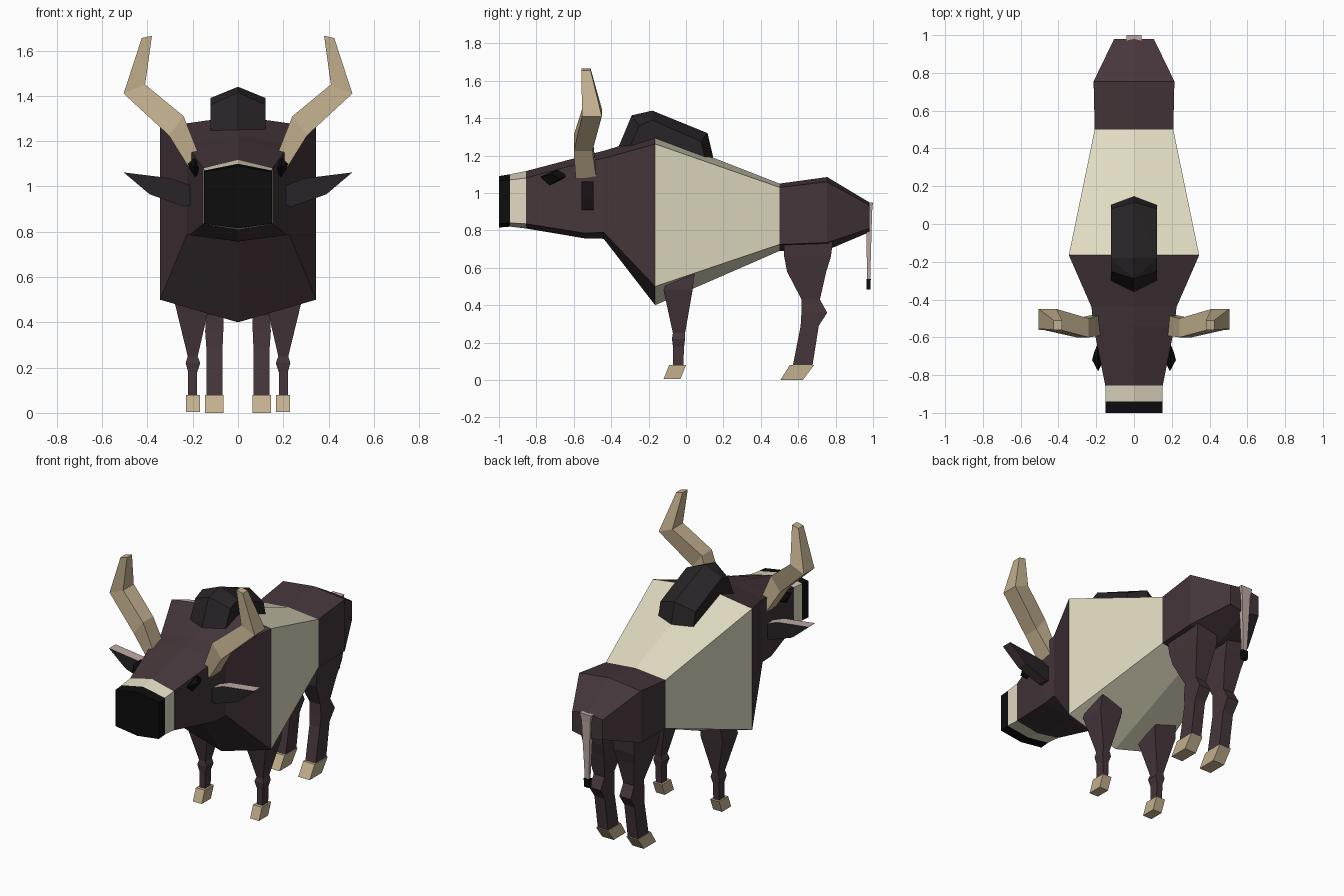
import bpy, bmesh

if "Cube" in bpy.data.objects:
    bpy.data.objects.remove(bpy.data.objects["Cube"])


def mat(name, r, g, b):
    m = bpy.data.materials.new(name)
    m.diffuse_color = (r, g, b, 1)
    m.use_nodes = True
    m.node_tree.nodes["Principled BSDF"].inputs["Base Color"].default_value = m.diffuse_color
    return m


HIDE = mat("dark_hide", .06, .037, .043)
CREAM = mat("cream", .75, .71, .54)
HORN = mat("horn", .54, .43, .27)
BLACK = mat("black", .004, .004, .004)
DARK = mat("charcoal", .022, .017, .02)
PINK = mat("pink_tan", .51, .4, .37)


def finish(name, bm, mats, mirror=False):
    bmesh.ops.recalc_face_normals(bm, faces=bm.faces)
    me = bpy.data.meshes.new(name)
    bm.to_mesh(me)
    bm.free()
    for m in mats:
        me.materials.append(m)
    ob = bpy.data.objects.new(name, me)
    bpy.context.collection.objects.link(ob)
    if mirror:
        ob.modifiers.new("Mirror", 'MIRROR').use_mirror_merge = False
    return ob


def loft(name, rings, mats, index=None, mirror=False):
    """Skin closed rings of points; index gives a material per segment."""
    bm = bmesh.new()
    vs = [[bm.verts.new(p) for p in r] for r in rings]
    n = len(rings[0])
    index = index or [0] * (len(rings) - 1)
    for s, (a, b) in enumerate(zip(vs, vs[1:])):
        for i in range(n):
            j = (i + 1) % n
            bm.faces.new((a[i], a[j], b[j], b[i])).material_index = index[s]
    bm.faces.new(vs[0]).material_index = index[0]
    bm.faces.new(vs[-1]).material_index = index[-1]
    return finish(name, bm, mats, mirror)


def hull(name, pts, m, mirror=False):
    bm = bmesh.new()
    for p in pts:
        bm.verts.new(p)
    bmesh.ops.convex_hull(bm, input=bm.verts)
    return finish(name, bm, [m], mirror)


def hexa(y, w, top, shoulder, low, bottom):
    return [(0, y, top), (w, y, shoulder), (w, y, low),
            (0, y, bottom), (-w, y, low), (-w, y, shoulder)]


def box(z, y0, y1, x0, x1):
    return [(x0, y0, z), (x1, y0, z), (x1, y1, z), (x0, y1, z)]


# Body and head: one skin with coloured bands from muzzle to rump
body = [
    hexa(-1.0, .15, 1.09, 1.065, .835, .815),
    hexa(-.94, .15, 1.10, 1.07, .84, .82),
    hexa(-.855, .152, 1.117, 1.08, .835, .81),
    hexa(-.54, .215, 1.20, 1.165, .785, .757),
    hexa(-.44, .225, 1.225, 1.185, .79, .755),
    hexa(-.165, .345, 1.31, 1.262, .50, .40),
    hexa(.50, .208, 1.05, 1.03, .725, .69),
    hexa(.755, .214, 1.085, 1.06, .735, .695),
    hexa(.98, .105, .95, .935, .81, .79),
]
loft("body", body, [HIDE, CREAM, BLACK], [2, 1, 0, 0, 0, 1, 0, 0])

# Shoulder hump
ridge = [(-.38, 1.2), (-.29, 1.415), (-.18, 1.44), (.115, 1.32), (.155, 1.15)]
sides = [(-.32, 1.2), (-.25, 1.36), (-.18, 1.39), (.08, 1.275), (.11, 1.15)]
hull("hump", [(0, y, z) for y, z in ridge]
     + [(x, y, z) for y, z in sides for x in (-.122, .122)], DARK)

# Horns: inner and outer edge of a four-sided bent tube
horn = [((.165, 1.12), (.215, 1.08), -.59, -.48),
        ((.24, 1.31), (.305, 1.225), -.60, -.50),
        ((.41, 1.45), (.505, 1.41), -.555, -.45),
        ((.38, 1.665), (.425, 1.655), -.56, -.51)]
loft("horns", [[(a[0], y0, a[1]), (b[0], y0, b[1]), (b[0], y1, b[1]), (a[0], y1, a[1])]
               for a, b, y0, y1 in horn], [HORN], mirror=True)

# Ears: dark leaf shapes with a paler rim
ear = [(.20, 1.0), (.29, 1.035), (.505, 1.062), (.39, .965), (.235, .91), (.20, .92)]
bm = bmesh.new()
front = [bm.verts.new((x, -.56, z)) for x, z in ear]
back = [bm.verts.new((x, -.495, z)) for x, z in ear]
bm.faces.new(front)
bm.faces.new(back)
for i in range(len(ear)):
    j = (i + 1) % len(ear)
    rim = bm.faces.new((front[i], front[j], back[j], back[i]))
    rim.material_index = 1 if i < 2 else 2
finish("ears", bm, [DARK, PINK, HIDE], True)

# Eyes: flattened diamonds
hull("eyes", [(.19, -.78, 1.085), (.19, -.63, 1.09), (.19, -.73, 1.04), (.195, -.69, 1.125),
              (.222, -.72, 1.10), (.212, -.68, 1.075), (.15, -.70, 1.08)], BLACK, True)

# Legs, each drawn from the top down
loft("front_legs", [box(.60, -.07, .05, .13, .27),
                    box(.48, -.12, .035, .125, .278),
                    box(.25, -.07, -.005, .178, .222),
                    box(.22, -.075, -.005, .167, .231),
                    box(.18, -.07, -.01, .18, .22),
                    box(.07, -.07, -.015, .18, .22)], [HIDE], mirror=True)
loft("hind_legs", [box(.78, .52, .79, .04, .19),
                   box(.66, .525, .775, .035, .18),
                   box(.58, .54, .75, .045, .165),
                   box(.43, .618, .716, .065, .14),
                   box(.36, .617, .755, .065, .145),
                   box(.29, .613, .71, .068, .14),
                   box(.07, .57, .675, .068, .14)], [HIDE], mirror=True)

# Hooves: boxes slanting forward
loft("front_hooves", [box(.08, -.09, 0, .168, .23),
                      box(.005, -.12, -.03, .168, .23)], [HORN], mirror=True)
loft("hind_hooves", [box(.08, .555, .685, .065, .145),
                     box(0, .505, .625, .065, .145)], [HORN], mirror=True)

# Tail with a dark tuft
loft("tail", [box(.95, .963, 1.0, -.04, .04),
              box(.90, .963, .995, -.03, .03),
              box(.54, .968, .985, -.014, .014)], [PINK])
loft("tail_tuft", [box(.54, .964, .988, -.02, .02),
                   box(.485, .964, .986, -.018, .018)], [BLACK])
